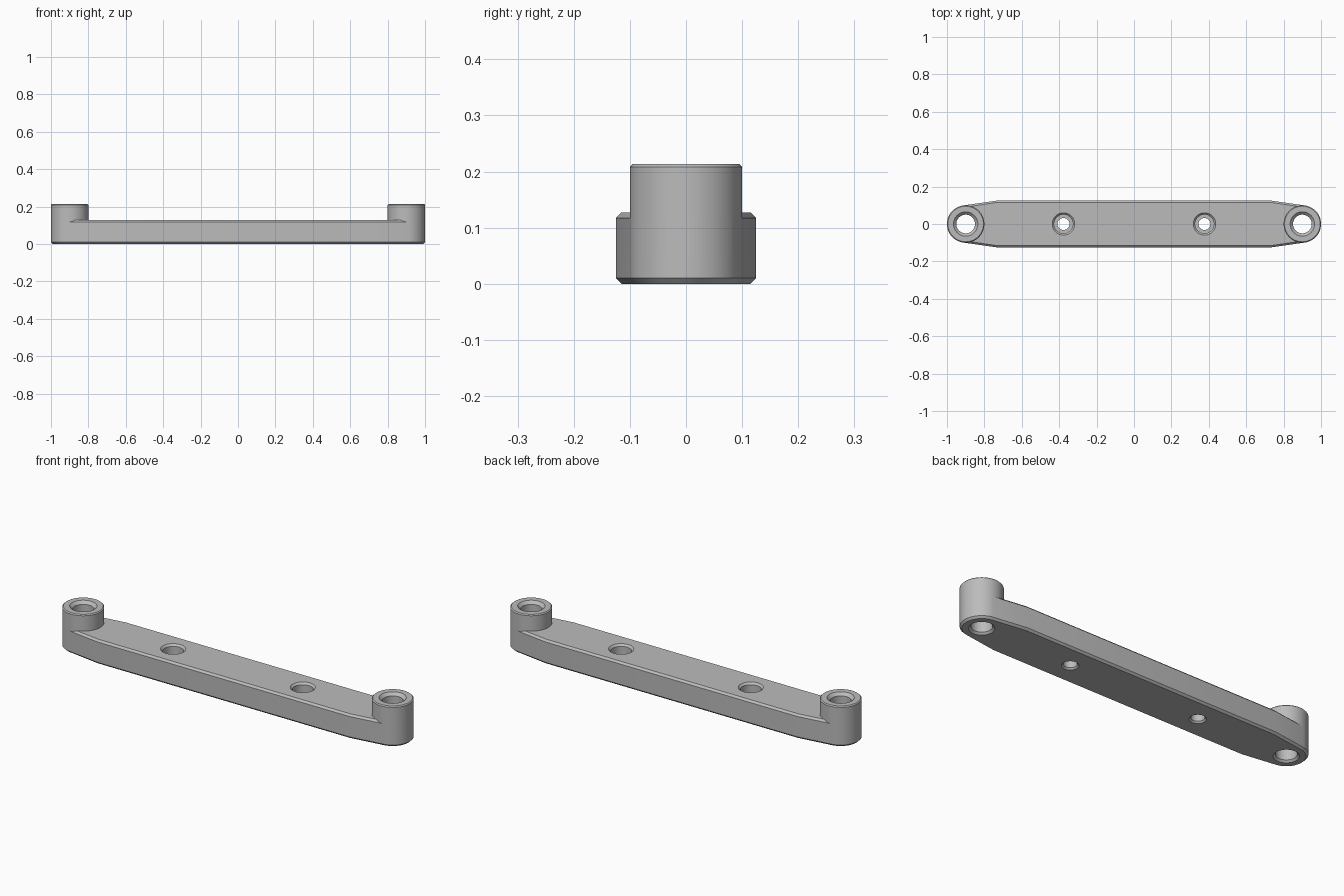
import bpy, bmesh, math

cube = bpy.data.objects.get("Cube")
if cube:
    bpy.data.objects.remove(cube)

grey = bpy.data.materials.new("plain grey")
grey.use_nodes = True
grey.diffuse_color = (0.5, 0.5, 0.5, 1)
grey.node_tree.nodes["Principled BSDF"].inputs["Base Color"].default_value = (0.5, 0.5, 0.5, 1)

SEG = 88                     # facets round a boss
STEP = math.tau / SEG
ARC = 20                     # facets from the tip to the tangent point
BOSS_X, BOSS_R, HALF_W = 0.9, 0.1, 0.125
BAR_TOP, BOSS_TOP = 0.127, 0.213


def loft(name, rings):
    """Closed solid through a stack of rings with equal point counts."""
    bm = bmesh.new()
    loops = [[bm.verts.new(p) for p in ring] for ring in rings]
    n = len(loops[0])
    for low, high in zip(loops, loops[1:]):
        for i in range(n):
            j = (i + 1) % n
            bm.faces.new((low[i], low[j], high[j], high[i]))
    bm.faces.new(loops[0][::-1])
    bm.faces.new(loops[-1])
    mesh = bpy.data.meshes.new(name)
    bm.to_mesh(mesh)
    bm.free()
    mesh.materials.append(grey)
    obj = bpy.data.objects.new(name, mesh)
    bpy.context.collection.objects.link(obj)
    return obj


def turned(name, x, profile):
    """Round solid about a vertical axis from (radius, height) pairs."""
    return loft(name, [[(x + r * math.cos(i * STEP), r * math.sin(i * STEP), z)
                        for i in range(SEG)] for r, z in profile])


def outline(inset, z):
    """Bar outline: round tips, tapered shoulders, straight sides."""
    r, w, a = BOSS_R - inset, HALF_W - inset, ARC * STEP
    shoulder = BOSS_X + (r - w * math.sin(a)) / math.cos(a)
    half = [(shoulder, -w)]
    half += [(BOSS_X + r * math.cos(i * STEP), r * math.sin(i * STEP))
             for i in range(-ARC, ARC + 1)]
    half += [(shoulder, w)]
    return [(s * x, s * y, z) for s in (1, -1) for x, y in half]


def combine(target, tool, operation):
    mod = target.modifiers.new(tool.name, 'BOOLEAN')
    mod.operation, mod.solver, mod.object = operation, 'EXACT', tool
    bpy.context.view_layer.objects.active = target
    bpy.ops.object.modifier_apply(modifier=mod.name)
    bpy.data.objects.remove(tool)


# Chamfered bar
bar = loft("mounting_bar", [outline(0.01, 0), outline(0, 0.01),
                            outline(0, BAR_TOP - 0.01), outline(0.01, BAR_TOP)])

# Raised end bosses
for side in (-1, 1):
    boss = turned("end_boss", side * BOSS_X, [
        (BOSS_R, 0.05), (BOSS_R, BOSS_TOP - 0.005), (BOSS_R - 0.005, BOSS_TOP)])
    combine(bar, boss, 'UNION')

# Chamfered boss holes and counterbored screw holes
for side in (-1, 1):
    hole = turned("boss_hole", side * BOSS_X, [
        (0.07, -0.01), (0.05, 0.01), (0.05, BOSS_TOP - 0.015), (0.075, BOSS_TOP + 0.01)])
    combine(bar, hole, 'DIFFERENCE')
    screw = turned("screw_hole", side * 0.377, [
        (0.05, -0.01), (0.032, 0.008), (0.032, 0.065),
        (0.05, 0.065), (0.05, BAR_TOP - 0.01), (0.07, BAR_TOP + 0.01)])
    combine(bar, screw, 'DIFFERENCE')

# Smooth round walls, crisp chamfers
bpy.ops.object.select_all(action='DESELECT')
bar.select_set(True)
bpy.context.view_layer.objects.active = bar
bpy.ops.object.shade_smooth_by_angle(angle=math.radians(20))
